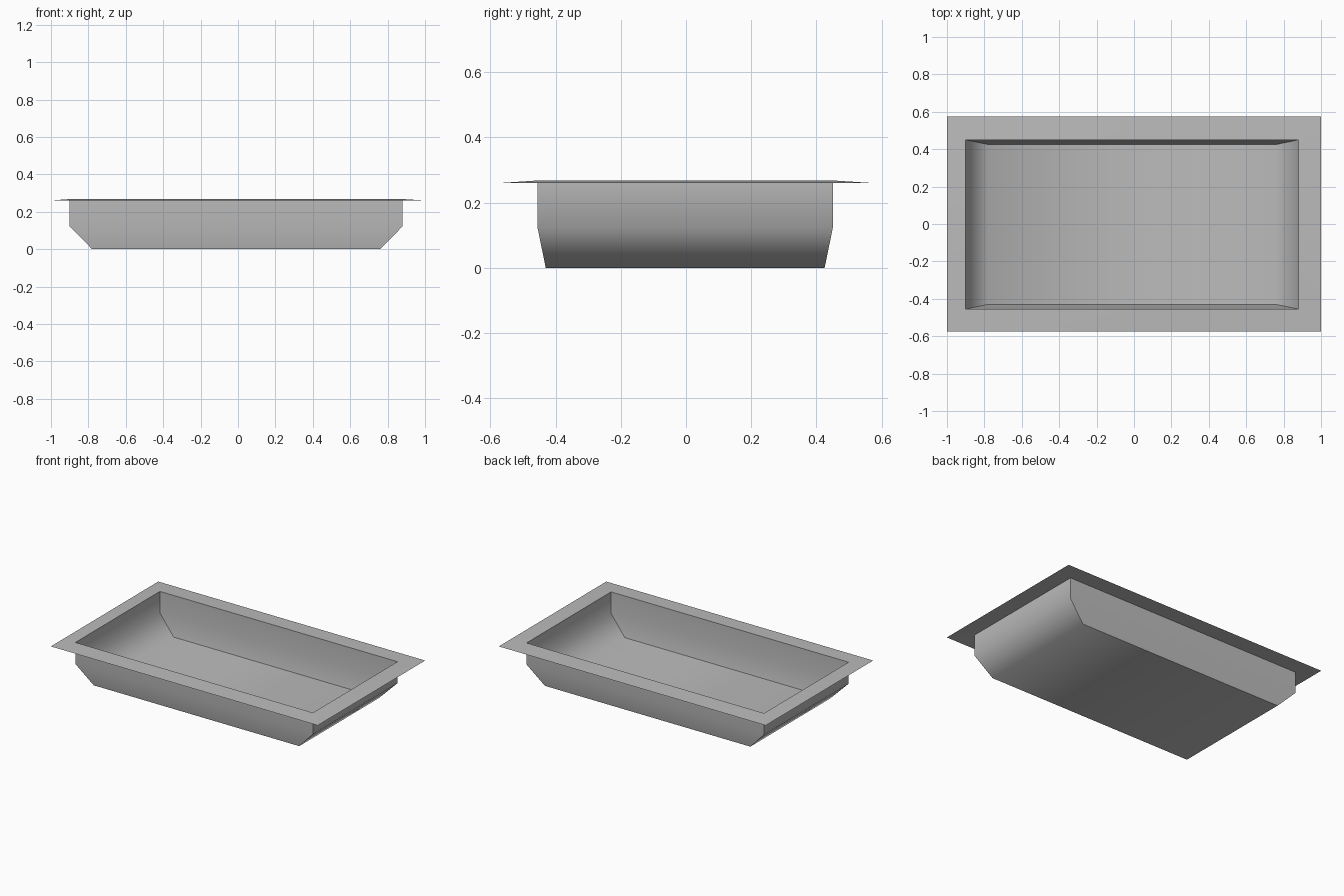
import bpy
import bmesh
import math

cube = bpy.data.objects.get("Cube")
if cube:
    bpy.data.objects.remove(cube, do_unlink=True)

# Plain grey material
grey = bpy.data.materials.new("plain_grey")
grey.use_nodes = True
colour = (0.5, 0.5, 0.5, 1)
grey.diffuse_color = colour
grey.node_tree.nodes["Principled BSDF"].inputs["Base Color"].default_value = colour

# Rectangular rings from the rim edge down to the floor: x0, x1, y0, y1, z
rings = [
    (-1.0, 1.0, -0.575, 0.575, 0.26),     # outer rim edge
    (-0.9, 0.88, -0.455, 0.45, 0.268),    # rim opening
    (-0.9, 0.88, -0.455, 0.45, 0.122),    # foot of the upright walls
    (-0.78, 0.76, -0.43, 0.425, 0.0),     # floor
]

# Thin open tray, bridged ring to ring
bm = bmesh.new()
loops = []
for x0, x1, y0, y1, z in rings:
    corners = ((x0, y0), (x1, y0), (x1, y1), (x0, y1))
    loops.append([bm.verts.new((x, y, z)) for x, y in corners])
for upper, lower in zip(loops, loops[1:]):
    for i in range(4):
        j = (i + 1) % 4
        bm.faces.new((upper[i], upper[j], lower[j], lower[i]))
bm.faces.new(loops[-1])

mesh = bpy.data.meshes.new("tray")
bm.to_mesh(mesh)
bm.free()
mesh.materials.append(grey)
tray = bpy.data.objects.new("tray", mesh)
bpy.context.collection.objects.link(tray)

# Soft bends at the sloped ends, crisp corners and long sides
bpy.ops.object.select_all(action="DESELECT")
tray.select_set(True)
bpy.context.view_layer.objects.active = tray
bpy.ops.object.shade_smooth_by_angle(angle=math.radians(60))
